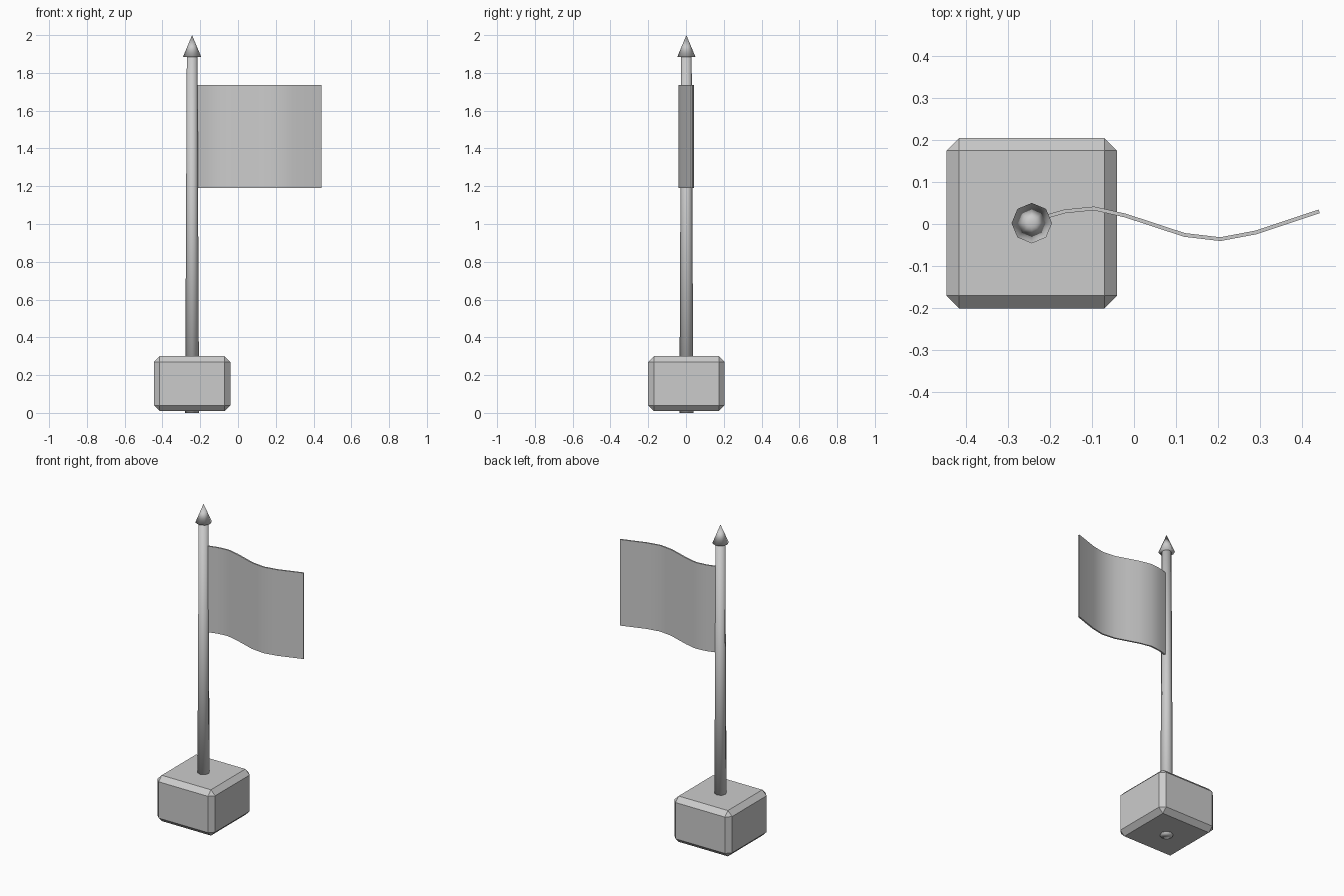
import bpy
import bmesh
from mathutils import Matrix, Vector

if "Cube" in bpy.data.objects:
    bpy.data.objects.remove(bpy.data.objects["Cube"], do_unlink=True)

GREY = (0.6, 0.6, 0.6, 1)
grey = bpy.data.materials.new("plain grey")
grey.use_nodes = True
grey.diffuse_color = GREY
grey.node_tree.nodes["Principled BSDF"].inputs["Base Color"].default_value = GREY

POLE_X = -0.243


def add_object(name, bm, smooth):
    """Turn a bmesh into a grey object."""
    bmesh.ops.recalc_face_normals(bm, faces=bm.faces[:])
    for face in bm.faces:
        face.smooth = smooth
    mesh = bpy.data.meshes.new(name)
    bm.to_mesh(mesh)
    bm.free()
    mesh.materials.append(grey)
    obj = bpy.data.objects.new(name, mesh)
    bpy.context.collection.objects.link(obj)
    return obj


def add_taper(name, bottom_radius, top_radius, bottom, top):
    """Eight-sided upright cone or tapered rod on the pole axis."""
    bm = bmesh.new()
    bmesh.ops.create_cone(
        bm, cap_ends=True, segments=8, radius1=bottom_radius, radius2=top_radius,
        depth=top - bottom,
        matrix=Matrix.Translation((POLE_X, 0.002, (top + bottom) / 2)))
    bmesh.ops.remove_doubles(bm, verts=bm.verts[:], dist=0.0001)
    return add_object(name, bm, True)


# Chamfered block the pole stands in
bm = bmesh.new()
bmesh.ops.create_cube(bm, size=1)
bmesh.ops.scale(bm, vec=(0.405, 0.405, 0.29), verts=bm.verts[:])
bmesh.ops.translate(bm, vec=(POLE_X, 0.002, 0.155), verts=bm.verts[:])
bmesh.ops.bevel(bm, geom=bm.edges[:], offset=0.03, segments=1, affect='EDGES')
add_object("base_block", bm, False)

# Pole reaching just through the block, and its pointed tip
add_taper("pole", 0.037, 0.028, 0.0, 1.89)
add_taper("pole_tip", 0.048, 0.0, 1.885, 2.0)

# Waving flag: a curved strip given a little thickness
WAVE = [(-0.22, 0.014), (-0.165, 0.03), (-0.095, 0.037), (-0.02, 0.02),
        (0.05, -0.003), (0.12, -0.026), (0.205, -0.036), (0.29, -0.02),
        (0.44, 0.03)]
bm = bmesh.new()
columns = [[bm.verts.new(Vector((x, y, z))) for z in (1.19, 1.735)] for x, y in WAVE]
for (a, b), (c, d) in zip(columns, columns[1:]):
    bm.faces.new((a, c, d, b))
flag = add_object("flag", bm, True)
solid = flag.modifiers.new("thickness", 'SOLIDIFY')
solid.thickness = 0.009
solid.offset = 0

# Keep the flag's rim crisp while its waves stay smooth
bpy.ops.object.select_all(action='DESELECT')
flag.select_set(True)
bpy.context.view_layer.objects.active = flag
bpy.ops.object.modifier_apply(modifier=solid.name)
bpy.ops.object.shade_smooth_by_angle(angle=0.7)
